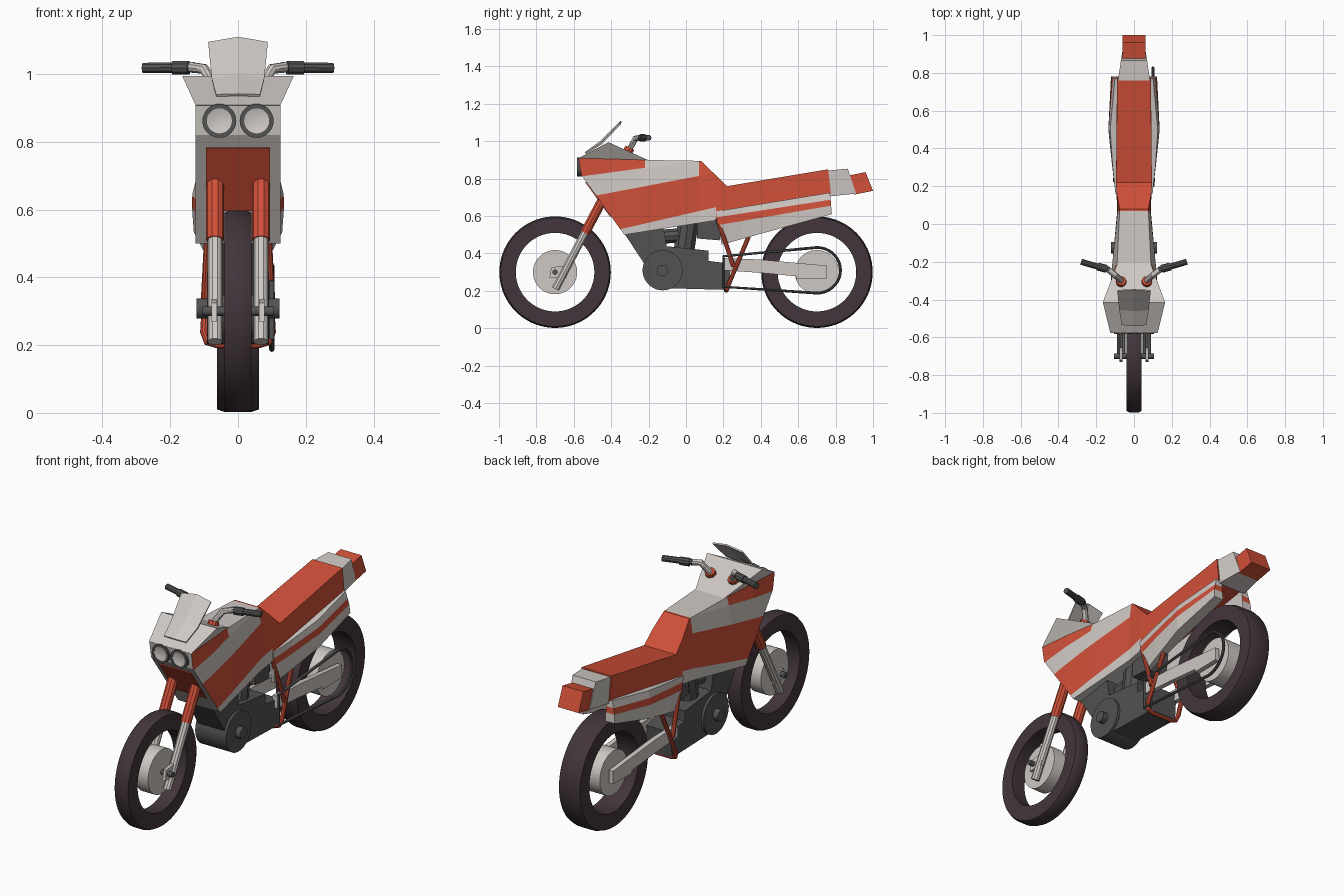
import bpy, bmesh, math
from mathutils import Vector

if "Cube" in bpy.data.objects:
    bpy.data.objects.remove(bpy.data.objects["Cube"], do_unlink=True)


def material(name, rgb):
    m = bpy.data.materials.new(name)
    m.use_nodes = True
    m.diffuse_color = (*rgb, 1)
    m.node_tree.nodes["Principled BSDF"].inputs["Base Color"].default_value = (*rgb, 1)
    return m


ORANGE = material("orange_paint", (0.63, 0.08, 0.04))
WHITE = material("warm_white", (0.62, 0.58, 0.55))
DARK = material("dark_grey_metal", (0.085, 0.085, 0.085))
RUBBER = material("tyre_rubber", (0.055, 0.036, 0.044))


def finish(obj):
    bpy.ops.object.select_all(action="DESELECT")
    obj.select_set(True)
    bpy.context.view_layer.objects.active = obj
    if obj.type == "CURVE":
        bpy.ops.object.convert(target="MESH")
    bpy.ops.object.shade_smooth_by_angle(angle=math.radians(30))


def add_mesh(name, bm, mats, smooth=False):
    bmesh.ops.recalc_face_normals(bm, faces=bm.faces)
    me = bpy.data.meshes.new(name)
    bm.to_mesh(me)
    bm.free()
    for m in mats:
        me.materials.append(m)
    obj = bpy.data.objects.new(name, me)
    bpy.context.collection.objects.link(obj)
    if smooth:
        finish(obj)
    return obj


def prism(name, pts, lo, hi, mats, cuts=(), rule=None):
    """Side profile (y, z) stretched across x from lo to hi, cut along lines, coloured by rule."""
    as_fn = lambda v: v if callable(v) else (lambda y, z: v)
    lo, hi = as_fn(lo), as_fn(hi)
    bm = bmesh.new()
    a, b = [[bm.verts.new((x, y, z)) for y, z in pts] for x in (0, 1)]
    bm.faces.new(a)
    bm.faces.new(b)
    for i in range(len(pts)):
        j = (i + 1) % len(pts)
        bm.faces.new((a[i], a[j], b[j], b[i]))
    for y, z, slope in cuts:
        normal = (0, 1, 0) if slope is None else (0, -slope, 1)
        bmesh.ops.bisect_plane(bm, geom=bm.verts[:] + bm.edges[:] + bm.faces[:],
                               plane_co=(0, y, z), plane_no=normal, dist=1e-5)
    for v in bm.verts:
        v.co.x = (hi if v.co.x > 0.5 else lo)(v.co.y, v.co.z)
    bmesh.ops.recalc_face_normals(bm, faces=bm.faces)
    if rule:
        for f in bm.faces:
            f.material_index = rule(f.calc_center_median(), f.normal)
    return add_mesh(name, bm, mats)


def lathe(name, centre, axis, profile, mat, n=56, closed=True):
    """Revolve (radius, offset) pairs around an x or y axis."""
    bm = bmesh.new()
    rings = []
    for i in range(n):
        t = 2 * math.pi * i / n
        ring = []
        for r, o in profile:
            u, w = r * math.cos(t), r * math.sin(t)
            p = (o, u, w) if axis == "x" else (u, o, w)
            ring.append(bm.verts.new(Vector(centre) + Vector(p)))
        rings.append(ring)
    count = len(profile)
    for i in range(n):
        p, q = rings[i], rings[(i + 1) % n]
        for k in range(count if closed else count - 1):
            l = (k + 1) % count
            bm.faces.new((p[k], p[l], q[l], q[k]))
    bmesh.ops.remove_doubles(bm, verts=bm.verts, dist=1e-5)
    return add_mesh(name, bm, [mat], True)


def drum(name, y, z, r, lo, hi, mat):
    return lathe(name, (0, y, z), "x", [(0, lo), (r, lo), (r, hi), (0, hi)], mat, closed=False)


def tube(name, pts, r, mat, cyclic=False):
    cu = bpy.data.curves.new(name, "CURVE")
    cu.dimensions = "3D"
    cu.bevel_depth, cu.bevel_resolution, cu.use_fill_caps = r, 3, True
    sp = cu.splines.new("POLY")
    sp.points.add(len(pts) - 1)
    for p, co in zip(sp.points, pts):
        p.co = (*co, 1)
    sp.use_cyclic_u = cyclic
    cu.materials.append(mat)
    obj = bpy.data.objects.new(name, cu)
    bpy.context.collection.objects.link(obj)
    finish(obj)


def lerp_table(table, y):
    if y <= table[0][0]:
        return table[0][1]
    for (a, u), (b, v) in zip(table, table[1:]):
        if y <= b:
            return u + (v - u) * (y - a) / (b - a)
    return table[-1][1]


def above(line, c):
    return c.z > line[1] + line[2] * (c.y - line[0])


# Wheels
for name, y, half in (("front", -0.7, 0.04), ("rear", 0.7, 0.062)):
    lathe(name + "_tyre", (0, y, 0.3), "x", [(0.21, -half), (0.29, -half), (0.298, -half * 0.6),
          (0.298, half * 0.6), (0.29, half), (0.21, half)], RUBBER, 72)
    drum(name + "_hub", y, 0.3, 0.118, -half + 0.002, half - 0.002, WHITE)

# Painted body: fairing, tank and seat in one shell
MID = [(-0.575, 0.125), (-0.33, 0.125), (-0.15, 0.11), (0.05, 0.088), (0.22, 0.095), (0.78, 0.09)]
TOP = [(-0.575, 0.125), (-0.4, 0.112), (-0.22, 0.09), (0.08, 0.075), (0.22, 0.09), (0.78, 0.087)]


def body_width(y, z):
    t = min(max((z - 0.8) / 0.1, 0), 1)
    return lerp_table(MID, y) * (1 - t) + lerp_table(TOP, y) * t


UPPER, MIDDLE, LOWER = (-0.575, 0.81, 0.135), (-0.48, 0.71, 0.19), (-0.35, 0.53, 0.23)


def body_rule(c, n):
    if n.y < -0.5:
        return 1
    if c.y < -0.22 and above(UPPER, c):
        return 0
    if c.y < 0.07 and above(MIDDLE, c):
        return 1
    return 1 if c.y < 0.16 and not above(LOWER, c) else 0


prism("body_shell", [(-0.575, 0.91), (-0.22, 0.9), (0.08, 0.895), (0.22, 0.76), (0.76, 0.85),
      (0.775, 0.72), (0.2, 0.62), (0.15, 0.575), (-0.33, 0.5), (-0.56, 0.82)],
      lambda y, z: -body_width(y, z), body_width, [ORANGE, WHITE],
      [UPPER, MIDDLE, LOWER] + [(y, 0, None) for y in (-0.4, -0.22, 0.07, 0.16)], body_rule)
prism("fairing_under_panel", [(-0.533, 0.785), (-0.4, 0.6), (-0.396, 0.603), (-0.529, 0.788)],
      -0.095, 0.095, [ORANGE]).location = (0, -0.006, -0.004)

# Nose cowl with flared corners
bm = bmesh.new()
rows = [[bm.verts.new((s * x, y, z)) for s in (-1, 1)] for x, y, z in
        ((0.125, -0.578, 0.908), (0.165, -0.415, 0.995), (0.085, -0.2, 0.898))]
for p, q in zip(rows, rows[1:] + rows[:1]):
    bm.faces.new((p[0], p[1], q[1], q[0]))
for s in (0, 1):
    bm.faces.new([r[s] for r in rows])
add_mesh("nose_cowl", bm, [WHITE])

# Windscreen
bm = bmesh.new()
left, right = [[bm.verts.new((s * x, y, z)) for x, y, z in ((0.065, -0.535, 0.94),
               (0.078, -0.455, 0.99), (0.088, -0.355, 1.095))] for s in (-1, 1)]
mid = [bm.verts.new(p) for p in ((0, -0.54, 0.942), (0, -0.462, 0.998), (0, -0.35, 1.11))]
for a, b in ((left, mid), (mid, right)):
    for k in range(2):
        bm.faces.new((a[k], b[k], b[k + 1], a[k + 1]))
add_mesh("windscreen", bm, [WHITE]).modifiers.new("thickness", "SOLIDIFY").thickness = 0.008

# Tail and tail light
prism("tail_cowl", [(0.758, 0.843), (0.865, 0.853), (0.91, 0.72), (0.768, 0.705)],
      lambda y, z: 0.15 * (y - 0.76) - 0.085, lambda y, z: 0.085 - 0.15 * (y - 0.76), [WHITE])
prism("tail_light", [(0.86, 0.815), (0.96, 0.835), (1.0, 0.735), (0.9, 0.715)], -0.062, 0.062, [ORANGE])

# Rear side panels with a painted sweep
SWEEP_TOP, SWEEP_LOW = (0.21, 0.6, 0.155), (0.29, 0.572, 0.172)
FLARE = [(0.16, 0.098), (0.3, 0.115), (0.5, 0.136), (0.78, 0.122)]


def panel_width(y, z):
    drop = max(0, 0.57 - z) * 0.15
    rise = max(0, z - 0.64) * 0.25
    return lerp_table(FLARE, y) - drop - rise


for s, side in ((1, "left"), (-1, "right")):
    prism(side + "_rear_panel", [(0.16, 0.625), (0.77, 0.725), (0.78, 0.61), (0.19, 0.447)],
          s * 0.066, lambda y, z: s * panel_width(y, z), [WHITE, ORANGE],
          [SWEEP_TOP, SWEEP_LOW, (0.3, 0, None), (0.5, 0, None)],
          lambda c, n: int(abs(c.x) > 0.075 and c.y > 0.2 and above(SWEEP_LOW, c) and not above(SWEEP_TOP, c)))

    # Headlight
    at = (s * 0.055, -0.575, 0.862)
    lathe(side + "_headlight_rim", at, "y", [(0.05, 0.02), (0.05, -0.008), (0.037, -0.008), (0.037, 0.02)], DARK, 32)
    lathe(side + "_headlight", at, "y", [(0.038, -0.006), (0.018, 0), (0, 0)], WHITE, 32, False)

    # Fork, axle and handlebar
    x = s * 0.068
    tube(side + "_fork_upper", [(x, -0.54, 0.51), (x, -0.3, 0.965)], 0.027, ORANGE)
    tube(side + "_fork_lower", [(x, -0.698, 0.21), (x, -0.53, 0.53)], 0.022, WHITE)
    prism(side + "_axle_bracket", [(-0.73, 0.27), (-0.64, 0.27), (-0.62, 0.34), (-0.72, 0.325)],
          s * 0.062, s * 0.078, [WHITE])
    drum(side + "_axle_end", -0.7, 0.3, 0.014, s * 0.04, s * 0.105, DARK)
    tube(side + "_handlebar", [(x, -0.3, 0.96), (s * 0.1, -0.27, 1.015), (s * 0.14, -0.24, 1.02)], 0.016, WHITE)
    tube(side + "_grip", [(s * 0.13, -0.243, 1.02), (s * 0.28, -0.2, 1.018)], 0.016, DARK)
    tube(side + "_lever_clamp", [(s * 0.145, -0.238, 1.018), (s * 0.192, -0.225, 1.018)], 0.021, DARK)

    # Swingarm
    prism(side + "_swingarm", [(0.2, 0.31), (0.39, 0.297), (0.59, 0.278), (0.59, 0.263), (0.75, 0.265),
          (0.75, 0.335), (0.39, 0.368), (0.2, 0.375)], s * 0.066, s * 0.092, [WHITE])
    # Footrest frame
    tube(side + "_frame_front", [(s * 0.085, 0.17, 0.58), (s * 0.098, 0.255, 0.33)], 0.012, ORANGE)
    tube(side + "_frame_rear", [(s * 0.085, 0.335, 0.49), (s * 0.1, 0.23, 0.24), (s * 0.09, 0.22, 0.21),
         (s * 0.06, 0.215, 0.202), (0, 0.215, 0.202)], 0.012, ORANGE)

# Chain on the left side
arc = [(0.1, 0.7 + 0.126 * math.cos(t), 0.31 + 0.122 * math.sin(t))
       for t in (math.radians(a) for a in range(-90, 91, 10))]
tube("chain", [(0.1, 0.2, 0.222)] + arc + [(0.1, 0.2, 0.385)], 0.008, DARK, True)

# Engine
prism("engine_case", [(-0.2, 0.24), (-0.13, 0.215), (0.23, 0.205), (0.24, 0.345), (0.12, 0.36), (0.12, 0.415),
      (-0.02, 0.43), (-0.12, 0.44), (-0.22, 0.36)], -0.078, 0.078, [DARK])
prism("radiator_block", [(-0.325, 0.5), (-0.12, 0.535), (-0.1, 0.42), (-0.22, 0.34)], -0.078, 0.078, [DARK])
drum("crank_cover", -0.125, 0.31, 0.107, -0.092, 0.092, DARK)
drum("crank_shaft", -0.125, 0.308, 0.03, -0.122, 0.122, DARK)
tube("cylinder_barrel", [(0, -0.01, 0.42), (0, 0.015, 0.59)], 0.058, DARK)
tube("intake", [(0, -0.13, 0.49), (0, 0.02, 0.5)], 0.04, DARK)
prism("air_box", [(0.06, 0.48), (0.18, 0.47), (0.2, 0.63), (0.06, 0.58)], -0.06, 0.06, [DARK])
